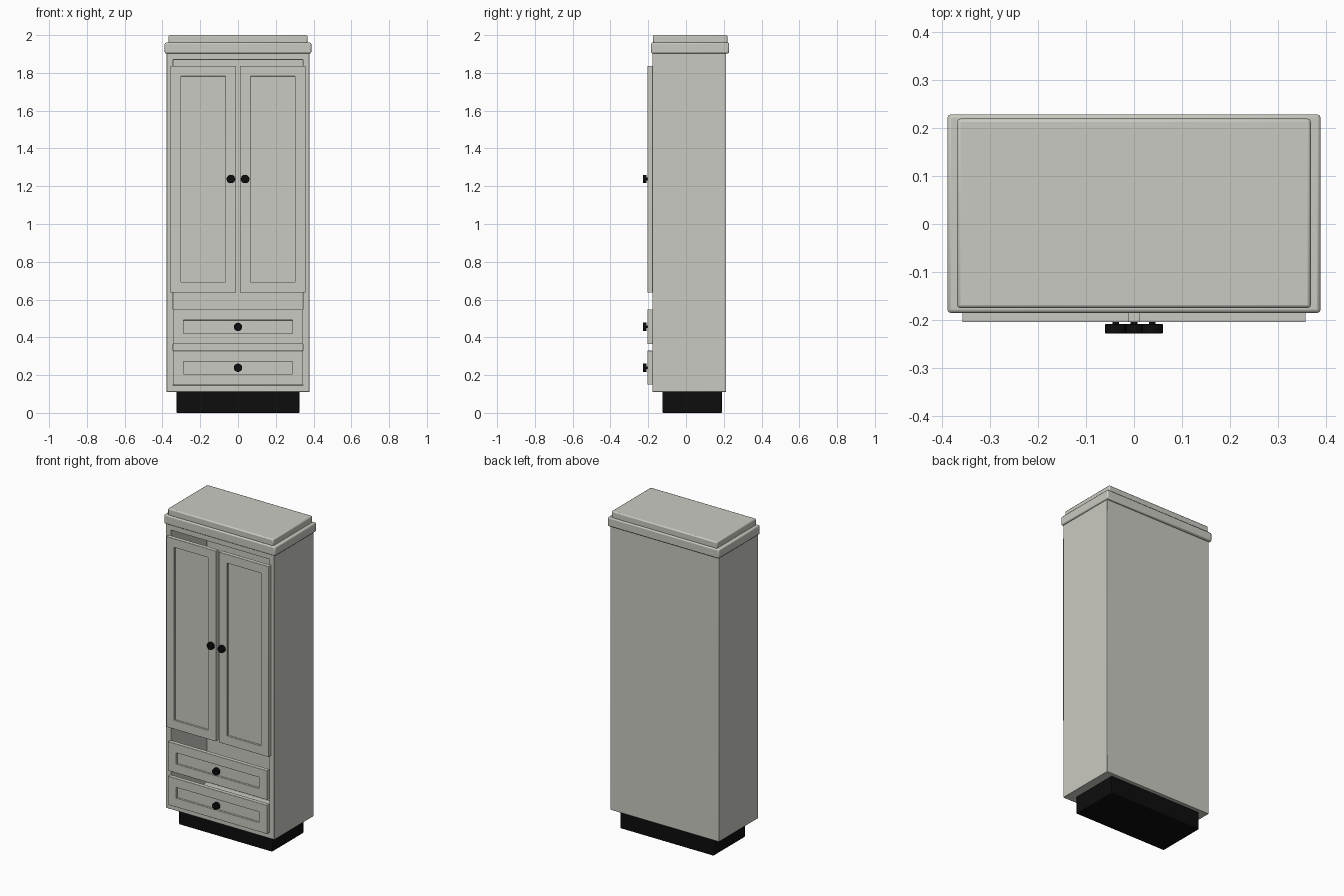
import bpy
import bmesh
import math
from mathutils import Matrix, Vector

cube = bpy.data.objects.get("Cube")
if cube:
    bpy.data.objects.remove(cube, do_unlink=True)


def material(name, color):
    mat = bpy.data.materials.new(name)
    mat.use_nodes = True
    mat.diffuse_color = color
    mat.node_tree.nodes["Principled BSDF"].inputs["Base Color"].default_value = color
    return mat


PAINT = material("warm_grey_paint", (0.59, 0.59, 0.54, 1))
BLACK = material("black", (0.004, 0.004, 0.004, 1))


def finish(name, bm, mat, bevel=0.0, segments=2):
    """Turn a bmesh into an object with softened edges."""
    bmesh.ops.recalc_face_normals(bm, faces=bm.faces)
    mesh = bpy.data.meshes.new(name)
    bm.to_mesh(mesh)
    bm.free()
    mesh.materials.append(mat)
    obj = bpy.data.objects.new(name, mesh)
    bpy.context.collection.objects.link(obj)
    if bevel:
        mod = obj.modifiers.new("soft_edges", 'BEVEL')
        mod.width = bevel
        mod.segments = segments
        mod.limit_method = 'ANGLE'
    bpy.ops.object.select_all(action='DESELECT')
    obj.select_set(True)
    bpy.context.view_layer.objects.active = obj
    bpy.ops.object.shade_smooth_by_angle(angle=math.radians(30))
    return obj


def box(name, x, y, z, mat=PAINT, bevel=0.0, border=0.0, recess=0.0):
    """Box from (min, max) ranges; border and recess sink its front face."""
    ranges = (x, y, z)
    size = [b - a for a, b in ranges]
    centre = Vector([(a + b) / 2 for a, b in ranges])
    bm = bmesh.new()
    bmesh.ops.create_cube(bm, size=1, matrix=Matrix.Translation(centre) @ Matrix.Diagonal((*size, 1)))
    if recess:
        bm.normal_update()
        front = [f for f in bm.faces if f.normal.y < -0.9]
        bmesh.ops.inset_region(bm, faces=front, thickness=border, use_even_offset=True)
        bmesh.ops.inset_region(bm, faces=front, thickness=0.0005, depth=-recess,
                               use_even_offset=True)
    return finish(name, bm, mat, bevel)


def knob(name, x, z, back):
    """Round disc on a slim stem that reaches back to the panel."""
    bm = bmesh.new()
    for radius, y0, y1 in ((0.022, -0.228, -0.208), (0.007, -0.21, back)):
        turn = Matrix.Translation((x, (y0 + y1) / 2, z)) @ Matrix.Rotation(math.pi / 2, 4, 'X')
        bmesh.ops.create_cone(bm, cap_ends=True, segments=24, radius1=radius,
                              radius2=radius, depth=y1 - y0, matrix=turn)
    finish(name, bm, BLACK, 0.001, 1)


# Plinth and hollow carcass
box("plinth", (-0.325, 0.325), (-0.124, 0.19), (0, 0.112), BLACK, 0.004)
box("carcass", (-0.378, 0.378), (-0.178, 0.212), (0.111, 1.905), bevel=0.002,
    border=0.035, recess=0.355)

# Stepped crown
box("crown_moulding", (-0.388, 0.388), (-0.185, 0.228), (1.903, 1.96), bevel=0.007)
box("top_cap", (-0.368, 0.368), (-0.175, 0.219), (1.955, 2.0), bevel=0.007)

# Pair of framed doors
for side, s in (("left", 1), ("right", -1)):
    edges = sorted((s * 0.011, s * 0.357))
    box(side + "_door", edges, (-0.204, -0.178), (0.637, 1.837), bevel=0.001,
        border=0.055, recess=0.012)
    knob(side + "_door_knob", s * 0.038, 1.238, -0.2)

# Two framed drawers
for level, low, high in (("lower", 0.149, 0.329), ("upper", 0.364, 0.547)):
    box(level + "_drawer", (-0.345, 0.345), (-0.204, -0.178), (low, high), bevel=0.001,
        border=0.056, recess=0.012)
    knob(level + "_drawer_knob", 0, (low + high) / 2, -0.19)
